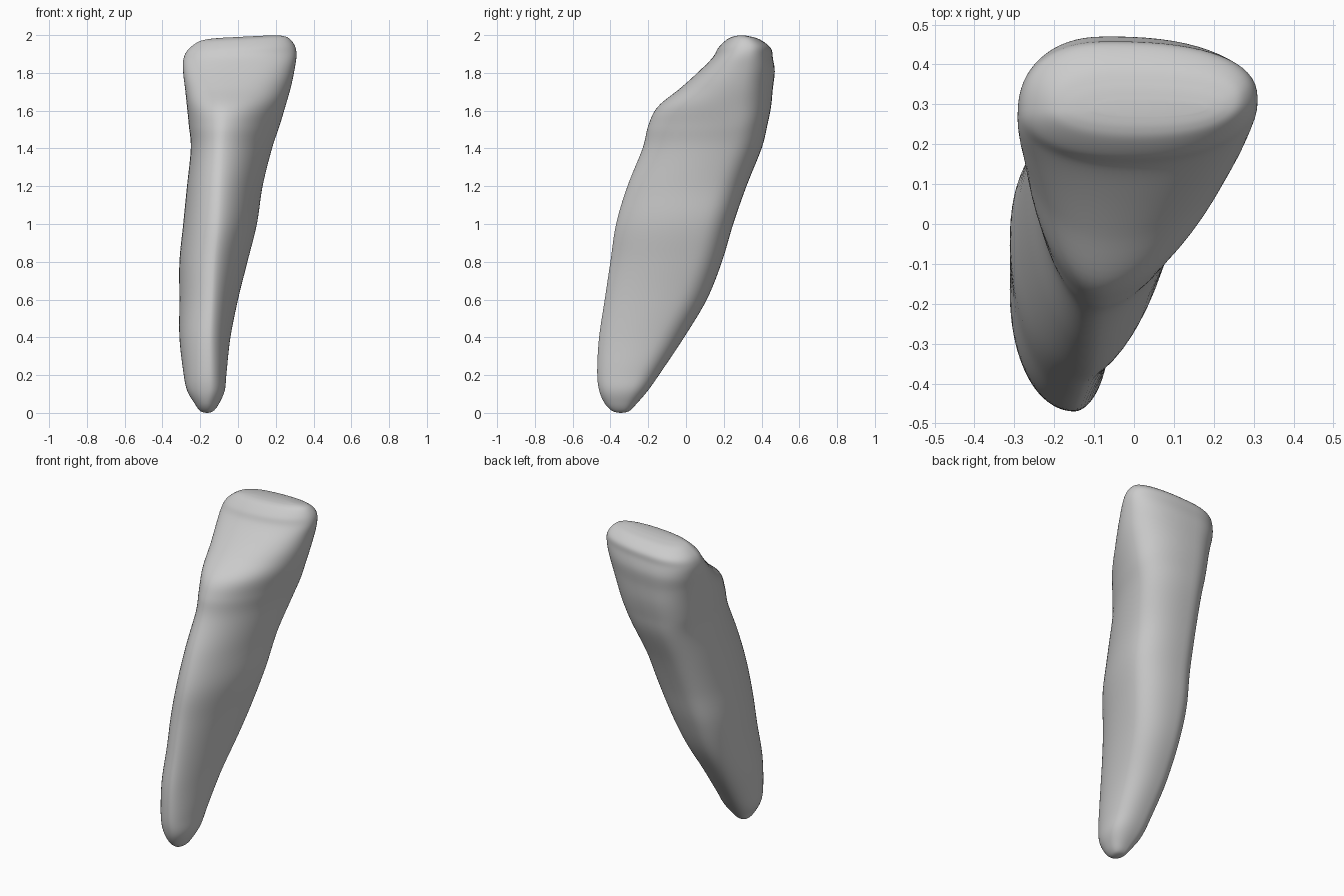
import bpy
import bmesh
from math import cos, sin, pi

SEGMENTS = 64   # points around each cross-section
STEPS = 6       # rings between neighbouring profile rows

# Profile rows in hundredths: height, right, left, front, back, front ridge x
PROFILE = [
    (0, -17, -16, -35, -34, -16),
    (1, -20, -13, -39, -30, -16),
    (5, -23, -10, -43, -26, -16),
    (12, -27, -7, -46, -20, -15),
    (22, -29, -6, -47, -13, -15),
    (40, -31, -4, -46, -1, -15),
    (60, -31, 0, -43, 11, -14),
    (80, -31, 5, -40, 19, -13),
    (100, -29, 10, -37, 25, -11),
    (120, -27, 13, -31, 32, -10),
    (140, -25, 18, -23, 40, -9),
    (152, -26, 22, -20, 43, -8),
    (162, -27, 25, -15, 45, -7),
    (172, -28, 28, -3, 46, -5),
    (181, -29, 30, 7, 47, -3),
    (188, -29, 31, 14, 46, -2),
    (193, -27, 30, 17, 45, 0),
    (197, -22, 27, 21, 40, 1),
    (198.5, -17, 23, 24, 35, 2),
    (199, -10, 18, 27, 31, 2),
]


def mix(a, b, t):
    return a + (b - a) * t


def ease(t):
    """Gentle step from 0 to 1."""
    t = min(1, max(0, t))
    return t * t * (3 - 2 * t)


def spline(a, b, c, d, t):
    """Smooth curve from b to c, steered by the neighbours a and d."""
    return b + 0.5 * t * (c - a + t * (2 * a - 5 * b + 4 * c - d
                                       + t * (3 * (b - c) + d - a)))


def smooth_rows(rows):
    """Fill in the rows between the profile rows."""
    padded = [rows[0], *rows, rows[-1]]
    for quad in zip(padded, padded[1:], padded[2:], padded[3:]):
        for step in range(STEPS):
            yield [spline(*column, step / STEPS) / 100 for column in zip(*quad)]
    yield [value / 100 for value in rows[-1]]


def cross_section(row):
    """Rounded outline: oval root, wedge-shaped body, broad crown."""
    z, right, left, front, back, ridge = row
    crown = ease((z - 1.5) / 0.4)
    root = ease(1 - z / 0.8)
    left_y = mix(front, back, 0.73 - 0.2 * crown - 0.15 * root)
    right_y = mix(front, back, 0.62 - 0.2 * crown - 0.07 * root)
    back_x = mix(right, left, 0.38)
    tilt = 0.05 * ease((z - 1.6) / 0.3)
    for i in range(SEGMENTS):
        angle = 2 * pi * i / SEGMENTS
        c, s = cos(angle), sin(angle)
        if s > 0:
            power, middle_x, end_y = 2.4, back_x, back
        else:
            power = 1.68 + 0.5 * crown + 0.3 * root if c > 0 else 1.95 + 0.25 * crown
            middle_x, end_y = ridge, front
        side_x, side_y = (left, left_y) if c > 0 else (right, right_y)
        x = mix(middle_x, side_x, abs(c) ** (2 / power))
        yield x, mix(side_y, end_y, abs(s) ** (2 / power)), z + tilt * x


def build_tooth():
    bm = bmesh.new()
    rings = [[bm.verts.new(point) for point in cross_section(row)]
             for row in smooth_rows(PROFILE)]
    # Walls between rings
    for low, high in zip(rings, rings[1:]):
        for i in range(SEGMENTS):
            j = (i + 1) % SEGMENTS
            bm.faces.new((low[i], low[j], high[j], high[i]))
    # Root tip and biting edge
    bm.faces.new(rings[0][::-1])
    bm.faces.new(rings[-1])
    bmesh.ops.recalc_face_normals(bm, faces=bm.faces[:])
    for face in bm.faces:
        face.smooth = True
    mesh = bpy.data.meshes.new("tooth")
    bm.to_mesh(mesh)
    bm.free()
    tooth = bpy.data.objects.new("tooth", mesh)
    bpy.context.collection.objects.link(tooth)
    return tooth


def make_material(name, colour):
    material = bpy.data.materials.new(name)
    material.use_nodes = True
    material.diffuse_color = colour
    for node in material.node_tree.nodes:
        if node.type == "BSDF_PRINCIPLED":
            node.inputs["Base Color"].default_value = colour
    return material


cube = bpy.data.objects.get("Cube")
if cube:
    bpy.data.objects.remove(cube, do_unlink=True)

tooth = build_tooth()
tooth.data.materials.append(make_material("light grey", (0.6, 0.6, 0.6, 1)))
